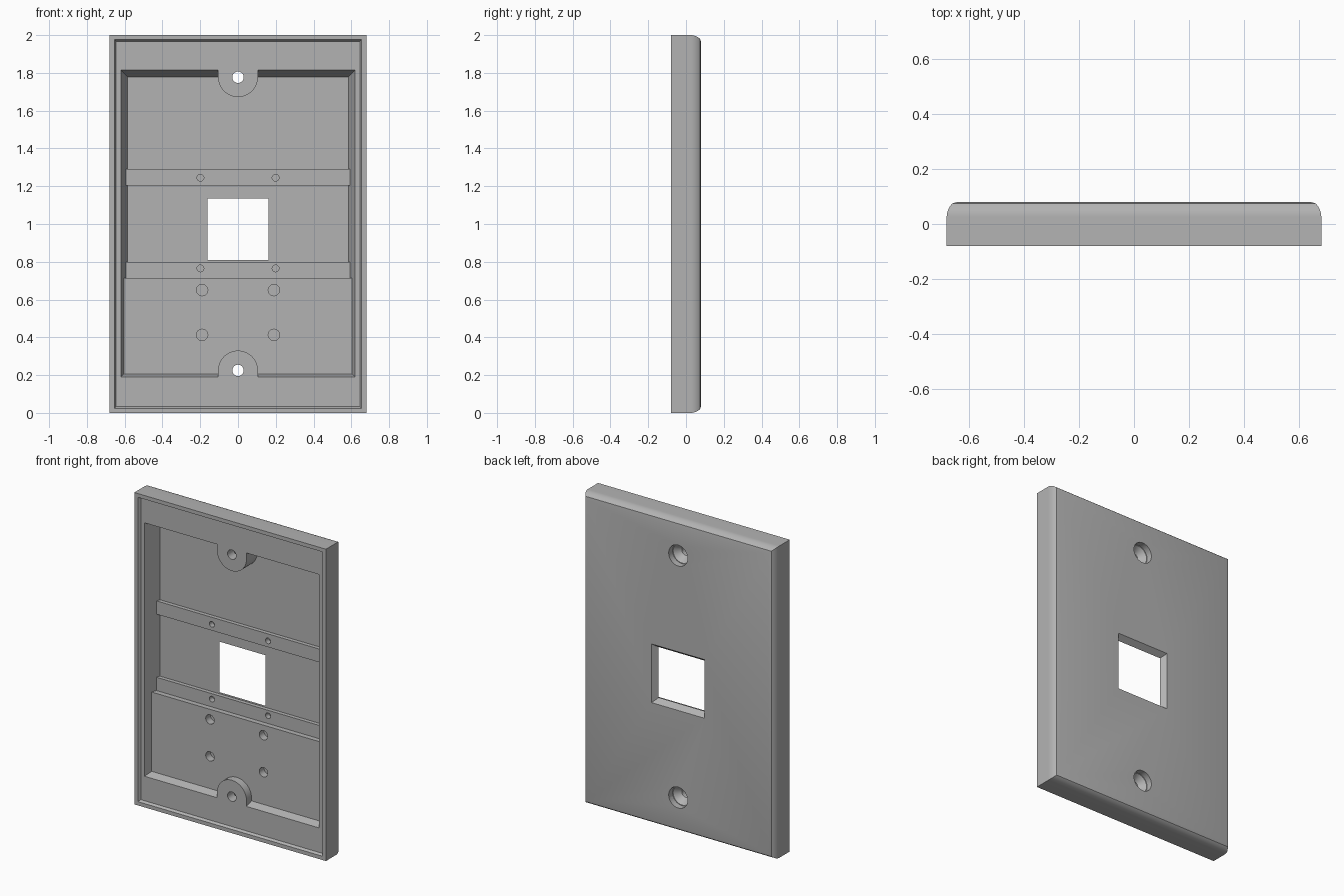
import bpy, bmesh, math
from mathutils import Matrix, Vector

if "Cube" in bpy.data.objects:
    bpy.data.objects.remove(bpy.data.objects["Cube"], do_unlink=True)

grey = bpy.data.materials.new("plain_grey")
grey.use_nodes = True
GREY = (0.45, 0.45, 0.45, 1)
grey.diffuse_color = GREY
grey.node_tree.nodes["Principled BSDF"].inputs["Base Color"].default_value = GREY


def finish(name, bm):
    bmesh.ops.recalc_face_normals(bm, faces=bm.faces)
    mesh = bpy.data.meshes.new(name)
    bm.to_mesh(mesh)
    bm.free()
    mesh.materials.append(grey)
    obj = bpy.data.objects.new(name, mesh)
    bpy.context.collection.objects.link(obj)
    return obj


def rect_loft(name, sections, cx=0, cz=1):
    """Solid through rectangles given as (y, half width, half height)."""
    bm = bmesh.new()
    rings = [[bm.verts.new((cx + sx * w, y, cz + sz * h))
              for sx, sz in ((-1, -1), (1, -1), (1, 1), (-1, 1))]
             for y, w, h in sections]
    for a, b in zip(rings, rings[1:]):
        for i in range(4):
            j = (i + 1) % 4
            bm.faces.new((a[i], a[j], b[j], b[i]))
    bm.faces.new(rings[0])
    bm.faces.new(rings[-1])
    return finish(name, bm)


def box(name, w, y0, y1, z0, z1):
    h = (z1 - z0) / 2
    return rect_loft(name, [(y0, w, h), (y1, w, h)], cz=z0 + h)


def cone(name, x, z, y0, y1, r0, r1):
    """Round solid along y, radius r0 at y0 and r1 at y1."""
    bm = bmesh.new()
    turn = Matrix.Translation(Vector((x, (y0 + y1) / 2, z))) @ Matrix.Rotation(-math.pi / 2, 4, 'X')
    bmesh.ops.create_cone(bm, cap_ends=True, segments=48, radius1=r0, radius2=r1,
                          depth=y1 - y0, matrix=turn)
    return finish(name, bm)


def cut(target, tool):
    mod = target.modifiers.new("cut", 'BOOLEAN')
    mod.operation = 'DIFFERENCE'
    mod.solver = 'EXACT'
    mod.object = tool
    bpy.context.view_layer.objects.active = target
    bpy.ops.object.modifier_apply(modifier=mod.name)
    bpy.data.objects.remove(tool, do_unlink=True)


RECESS, LOWER, BAR, FLOOR, BACK = -0.063, -0.013, 0.02, 0.045, 0.08
SCREWS = ((1.777, 1), (0.225, -1))

# Plate body with rounded back edges
edge = [(-0.08, 0)]
for i in range(9):
    a = math.radians(i * 6.5)
    edge.append((0.025 + 0.07 * math.sin(a), 0.07 * (1 - math.cos(a))))
edge[-1] = (BACK, 0.039)
plate = rect_loft("wall_plate", [(y, 0.68 - d, 1 - d) for y, d in edge])

# Shallow recess inside the front rim
cut(plate, rect_loft("recess", [(-0.09, 0.661, 0.981), (RECESS, 0.645, 0.967)]))

# Pocket with sloped walls, leaving lower step, bars and screw bosses standing
slope = 0.33
pocket = rect_loft("pocket", [(y, 0.62 - slope * (y - RECESS), 0.8125 - slope * (y - RECESS))
                              for y in (-0.1, FLOOR)], cz=1.0025)
cut(pocket, box("lower_step", 1, LOWER, 0.2, 0, 0.715))
for z0, z1 in ((0.7, 0.8), (1.205, 1.29)):
    cut(pocket, box("bar", 1, BAR, 0.2, z0, z1))
for z, side in SCREWS:
    cut(pocket, cone("boss", 0, z, -0.2, 0.2, 0.105, 0.105))
    cut(pocket, box("boss_root", 0.105, -0.2, 0.2, min(z, z + side * 0.2), max(z, z + side * 0.2)))
cut(plate, pocket)

# Square socket opening, wider at the back
cut(plate, rect_loft("socket_opening", [(FLOOR - 0.01, 0.162, 0.162), (FLOOR, 0.162, 0.162),
                                        (BACK, 0.188, 0.188), (0.1, 0.188, 0.188)], cz=0.972))

# Screw holes, countersunk from the back
for z, side in SCREWS:
    cut(plate, cone("screw_hole", 0, z, -0.2, 0.2, 0.03, 0.03))
    cut(plate, cone("countersink", 0, z, 0.0, 0.045, 0.03, 0.067))
    cut(plate, cone("counterbore", 0, z, 0.04, 0.1, 0.067, 0.067))

# Blind mounting holes
for sx in (-1, 1):
    for z in (1.245, 0.765):
        cut(plate, cone("bar_hole", sx * 0.199, z, -0.05, 0.055, 0.018, 0.018))
    for z in (0.65, 0.413):
        cut(plate, cone("step_hole", sx * 0.19, z, -0.05, 0.035, 0.03, 0.03))

bpy.ops.object.select_all(action='DESELECT')
plate.select_set(True)
bpy.context.view_layer.objects.active = plate
bpy.ops.object.shade_smooth_by_angle(angle=math.radians(25))
